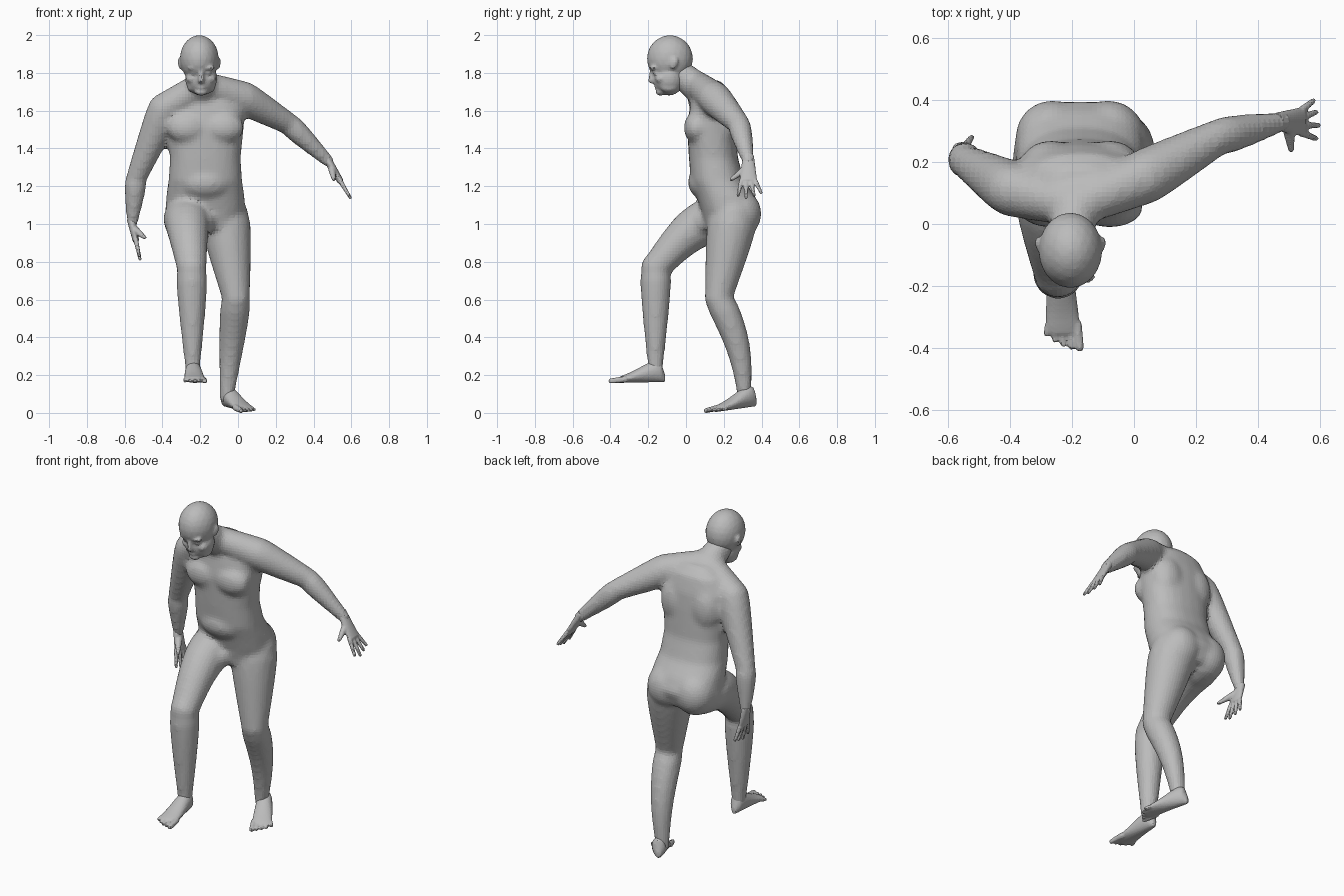
import bpy, bmesh
from math import sin, cos, pi, sqrt, copysign
from mathutils import Vector, Matrix

if "Cube" in bpy.data.objects:
    bpy.data.objects.remove(bpy.data.objects["Cube"])

skin = bpy.data.materials.new("plain grey skin")
skin.use_nodes = True
grey = (.5, .5, .5, 1)
skin.diffuse_color = grey
skin.node_tree.nodes["Principled BSDF"].inputs["Base Color"].default_value = grey

X, Y, Z = Vector((1, 0, 0)), Vector((0, 1, 0)), Vector((0, 0, 1))
NONE = Vector()


def squared(value, power):
    return copysign(abs(value) ** power, value)


def loft(bm, rings, power=1, sides=24):
    """Closed skin through oval rings given as (centre, u axis, v axis)."""
    loops = []
    for centre, u, v in rings:
        angles = [2 * pi * i / sides for i in range(sides)]
        loops.append([bm.verts.new(centre + u * squared(cos(a), power) + v * squared(sin(a), power))
                      for a in angles])
    for low, high in zip(loops, loops[1:]):
        for i in range(sides):
            j = (i + 1) % sides
            bm.faces.new((low[i], low[j], high[j], high[i]))
    bm.faces.new(loops[0][::-1])
    bm.faces.new(loops[-1])


def ball(bm, centre, size):
    place = Matrix.Translation(centre) @ Matrix.Diagonal((*size, 1))
    bmesh.ops.create_icosphere(bm, subdivisions=3, radius=1, matrix=place)


def limb(bm, start, end, r_start, r_end, bulge=0, bow=NONE):
    """Round-ended taper between two joints, swelling near its start and bowed."""
    start, end = Vector(start), Vector(end)
    along = (end - start).normalized()
    u = along.orthogonal().normalized()
    v = along.cross(u)
    rings = []
    steps = 8
    for i in range(steps + 1):
        t = i / steps
        r = r_start + (r_end - r_start) * t + bulge * sin(pi * sqrt(t))
        rings.append((start.lerp(end, t) + bow * sin(pi * t), u * r, v * r))
    loft(bm, rings)
    for joint, r in ((start, r_start), (end, r_end)):
        ball(bm, joint, (r, r, r))


def finish(bm, name, voxel, smoothing):
    """Fuse the overlapping forms into one skin."""
    bmesh.ops.recalc_face_normals(bm, faces=bm.faces)
    mesh = bpy.data.meshes.new(name)
    bm.to_mesh(mesh)
    bm.free()
    mesh.materials.append(skin)
    ob = bpy.data.objects.new(name, mesh)
    bpy.context.collection.objects.link(ob)
    fuse = ob.modifiers.new("fuse", 'REMESH')
    fuse.mode, fuse.voxel_size = 'VOXEL', voxel
    soften = ob.modifiers.new("soften", 'SMOOTH')
    soften.factor, soften.iterations = .5, smoothing


# Torso: height, front, back and half width of each level
body = bmesh.new()
middle = -.173
levels = [(.97, .1, .36, .16), (1.07, .08, .4, .212), (1.15, .055, .365, .207), (1.23, .025, .31, .195),
          (1.35, .015, .275, .187), (1.52, .005, .265, .205), (1.62, .02, .255, .21),
          (1.71, .04, .23, .16), (1.76, .06, .18, .08)]
loft(body, [(Vector((middle, (front + back) / 2, z)), X * wide, Y * (back - front) / 2)
            for z, front, back, wide in levels], .85)
for side in (-1, 1):
    chest = Vector((middle + side * .095, .055, 1.51))
    ball(body, chest, (.11, .067, .085))
    shoulder_blade = chest + Y * .13 + Z * .02
    ball(body, shoulder_blade, (.1, .085, .14))
    buttock = Vector((middle + side * .09, .28, 1.055))
    ball(body, buttock, (.12, .12, .13))
belly, groin = (middle, .12, 1.22), (middle, .1, 1.01)
ball(body, belly, (.15, .11, .1))
ball(body, groin, (.05, .06, .06))

# Neck, with the slope to the shoulders starting high on its back
neck_base, skull = (-.18, .095, 1.695), Vector((-.205, -.085, 1.875))
nape = (-.19, .06, 1.74)
limb(body, neck_base, skull - Z * .07 + Y * .045, .085, .07)

# Left arm, swung out and back
left_shoulder, left_elbow, left_wrist = (.03, .15, 1.667), (.27, .28, 1.53), Vector((.48, .33, 1.33))
limb(body, nape, left_shoulder, .07, .088)
limb(body, left_shoulder, left_elbow, .088, .058, .003)
limb(body, left_elbow, left_wrist, .058, .032, .007)

# Right arm, hanging
right_shoulder, right_elbow, right_wrist = (-.39, .11, 1.605), (-.54, .2, 1.24), Vector((-.56, .23, 1))
limb(body, nape, right_shoulder, .07, .088)
limb(body, right_shoulder, right_elbow, .088, .054, .004)
limb(body, right_elbow, right_wrist, .054, .029, .008)

# Left leg, standing behind
left_hip, left_knee, left_ankle = (-.07, .25, 1.04), (-.01, .172, .61), (-.06, .31, .08)
limb(body, left_hip, left_knee, .125, .074, .012)
limb(body, left_knee, left_ankle, .074, .037, .011, Y * .035)

# Right leg, stepping forward
right_hip, right_knee, right_ankle = (-.265, .23, 1.04), (-.245, -.16, .77), (-.24, -.162, .2)
limb(body, right_hip, right_knee, .125, .079, .012, Z * .065 - X * .01)
limb(body, right_knee, right_ankle, .076, .036, .012)
finish(body, "body", .016, 6)

# Head: features are placed from the middle of the face
head = bmesh.new()
face = Vector((-.195, -.09, 1.77))
ball(head, skull, (.103, .122, .125))
ball(head, face, (.085, .082, .09))
limb(head, face - Y * .09 + Z * .05, face - Y * .094 - Z * .01, .011, .016)
lips, chin = face - Y * .066 - Z * .042, face - Y * .045 - Z * .07
ball(head, lips + Z * .006, (.024, .012, .007))
ball(head, lips - Z * .006, (.02, .012, .007))
ball(head, chin, (.034, .026, .021))
for side in (-1, 1):
    out = X * side
    brow, eye = face + out * .036 + Z * .056 - Y * .082, face + out * .036 + Z * .03 - Y * .067
    cheek, jaw, ear = face + out * .046 - Y * .04, face + out * .045 - Z * .04, skull + out * .1 + Y * .017 - Z * .025
    ball(head, brow, (.036, .02, .013))
    ball(head, eye, (.02, .02, .012))
    ball(head, cheek, (.034, .034, .028))
    ball(head, jaw, (.03, .05, .035))
    ball(head, ear, (.012, .02, .032))
    ball(head, ear + out * .005 + Y * .008 + Z * .008, (.01, .018, .024))
finish(head, "head", .009, 3)


def hand(name, wrist, reach, thumb_turn):
    """Flat palm along reach, four fanned fingers and a thumb."""
    bm = bmesh.new()
    along = reach.normalized()
    across = (Y - along * Y.dot(along)).normalized()
    thin = along.cross(across)
    rings = []
    for i in range(-2, 7):
        t = i / 6
        rings.append((wrist + reach * t, across * (.034 + .014 * t), thin * (.022 - .005 * t)))
    loft(bm, rings)
    for i in range(4):
        base = wrist + reach * .95 + across * .024 * (i - 1.5)
        fan = .2 * i - .2
        length = .105 - .012 * abs(i - 1)
        tip = base + (along * cos(fan) + across * sin(fan)) * length
        limb(bm, base, tip, .013, .009)
    thumb_tip = wrist + reach * .9 - across * .09 + X * thumb_turn
    limb(bm, wrist + reach * .25, thumb_tip, .019, .01, .003)
    finish(bm, name, .006, 2)


hand("left_hand", left_wrist, Vector((.063, 0, -.105)), -.03)
hand("right_hand", right_wrist, Vector((.02, -.01, -.09)), .05)


def foot(name, heel, toe, inner):
    """Wedge from heel to toe on a sloped sole; inner is the big toe side."""
    bm = bmesh.new()
    heel, toe = Vector(heel), Vector(toe)
    side = (toe - heel).cross(Z).normalized() * inner
    rings = []
    steps = 12
    for i in range(steps + 1):
        t = i / steps
        rounding = sqrt(1.1 - (2 * t - 1) ** 6)
        tall = (.035 + .085 * cos(t * pi / 2) ** 2) * rounding
        wide = (.036 + .022 * t) * rounding
        rings.append((heel.lerp(toe, t * .88) + Z * tall / 2, side * wide, Z * tall / 2))
    loft(bm, rings)
    for i in range(5):
        spread = side * (.045 - .023 * i)
        thick = .012 + .005 * (i == 0)
        root = heel.lerp(toe, .72) + spread + Z * .018
        tip = heel.lerp(toe, .97 - .01 * i * i) + spread * 1.15 + Z * .011
        limb(bm, root, tip, thick, thick * .8)
    finish(bm, name, .007, 2)


foot("left_foot", (-.075, .37, .035), (.065, .125, 0), 1)
foot("right_foot", (-.24, -.11, .163), (-.226, -.41, .158), -1)
